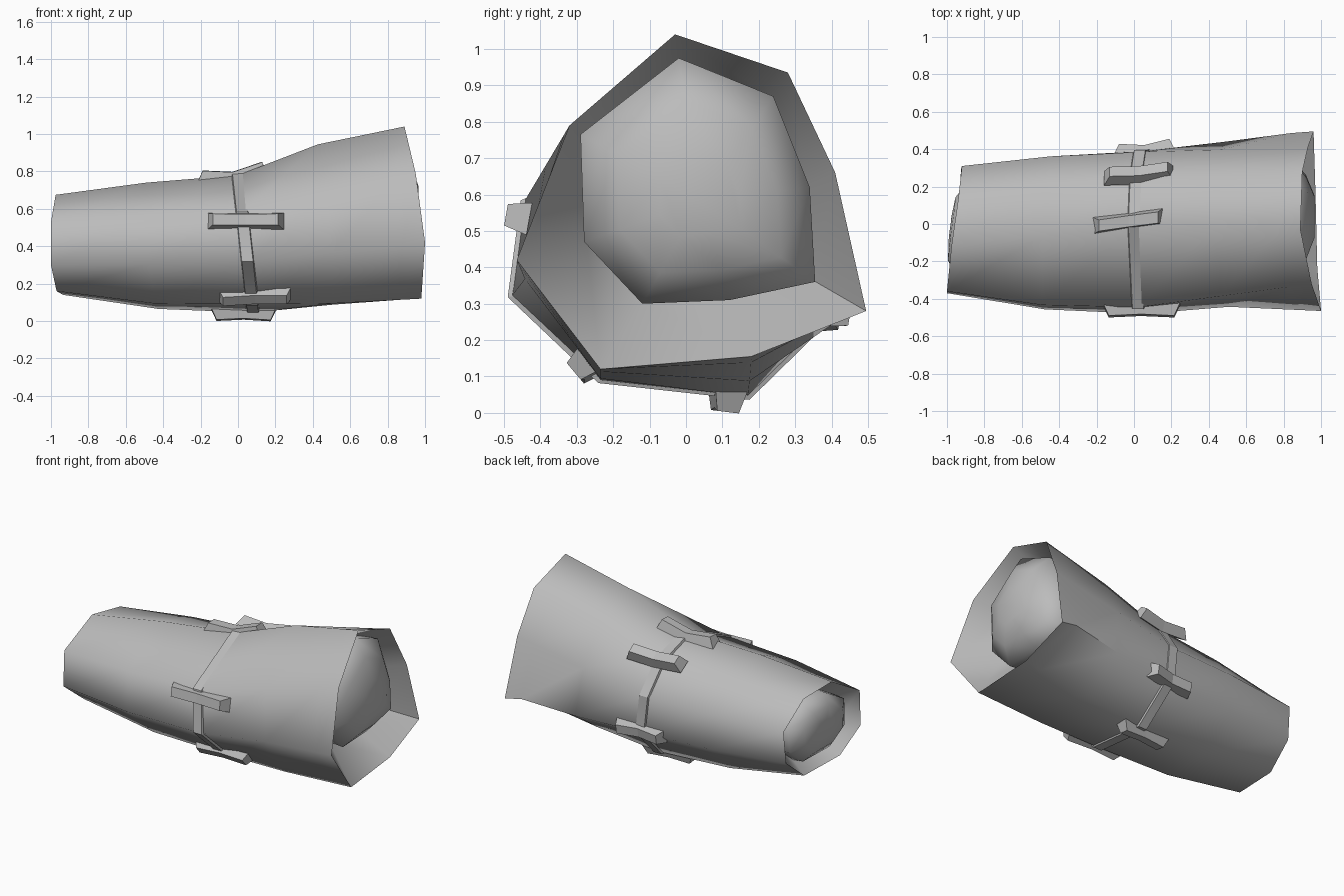
import bpy, bmesh, math
from mathutils import Vector

if "Cube" in bpy.data.objects:
    bpy.data.objects.remove(bpy.data.objects["Cube"])

grey = bpy.data.materials.new("plain grey")
grey.diffuse_color = (0.5, 0.5, 0.5, 1)
grey.use_nodes = True
grey.node_tree.nodes["Principled BSDF"].inputs["Base Color"].default_value = grey.diffuse_color


def make(name, verts, faces, smooth=None):
    mesh = bpy.data.meshes.new(name)
    mesh.from_pydata([tuple(v) for v in verts], [], faces)
    bm = bmesh.new()
    bm.from_mesh(mesh)
    bmesh.ops.recalc_face_normals(bm, faces=bm.faces)
    bm.to_mesh(mesh)
    bm.free()
    mesh.materials.append(grey)
    ob = bpy.data.objects.new(name, mesh)
    bpy.context.collection.objects.link(ob)
    if smooth:
        bpy.ops.object.select_all(action='DESELECT')
        bpy.context.view_layer.objects.active = ob
        ob.select_set(True)
        bpy.ops.object.shade_smooth_by_angle(angle=math.radians(smooth))
    return ob


def bridge(a, b, n):
    return [(a * n + i, a * n + (i + 1) % n, b * n + (i + 1) % n, b * n + i) for i in range(n)]


def mix(a, b, t):
    return [p.lerp(q, t) for p, q in zip(a, b)]


def inset(ring, scale, dx):
    c = sum(ring, Vector()) / len(ring)
    return [c + (p - c) * scale + Vector((dx, 0, 0)) for p in ring]


# cross-sections of the sleeve, eight corners each
left = [Vector(p) for p in (
    (-1, -.37, .30), (-1, -.36, .53), (-.975, -.11, .675), (-.94, .13, .645),
    (-.92, .31, .49), (-.925, .29, .28), (-.935, .12, .14), (-.97, -.2, .16))]
middle = [Vector((.11 * (.78 - z), y, z)) for y, z in (
    (-.48, .32), (-.445, .58), (-.01, .78), (.25, .69),
    (.385, .5), (.39, .26), (.17, .045), (-.235, .09))]
right = [Vector(p) for p in (
    (1, -.465, .42), (.95, -.32, .79), (.89, -.03, 1.04), (.9, .28, .935),
    (.93, .41, .66), (.96, .495, .28), (.97, .18, .155), (.98, -.235, .12))]
mouth = [Vector((.84, y, z)) for y, z in (
    (-.28, .47), (-.29, .765), (-.02, .975), (.24, .87),
    (.34, .62), (.355, .36), (.12, .31), (-.12, .3))]

mid_left = inset(mix(left, middle, .5), 1.04, 0)
for i, dy, dz in ((0, -.015, 0), (1, -.015, 0), (6, 0, -.015), (7, 0, -.02)):
    mid_left[i] += Vector((0, dy, dz))
mid_right = mix(middle, right, .48)
for i, dy, dz in ((0, .03, 0), (2, 0, .04), (3, 0, .02), (6, 0, -.01), (7, 0, -.01)):
    mid_right[i] += Vector((0, dy, dz))
hem = mix(mid_right, right, .75)
hem[5] += Vector((0, .005, .025))

# sleeve body: flared hems, each lip folding inward to a groove around a domed filling
rings = [inset(left, .2, -.025), inset(left, .5, -.015), inset(left, .74, .04), inset(left, .76, .11),
         left, mid_left, middle, mid_right, hem, right,
         inset(mouth, .98, -.1), mouth, inset(mouth, .7, .08), inset(mouth, .35, .125)]
verts = [v for r in rings for v in r]
faces = [f for k in range(len(rings) - 1) for f in bridge(k, k + 1, 8)]
last = len(rings) - 1
faces += [tuple(range(8)), tuple(range(last * 8, last * 8 + 8))]
make("sleeve", verts, faces, 62)

# strap lying around the seam
centre = sum(middle, Vector()) / 8
loops = []
for dx, lift in ((-.04, -.02), (-.03, .01), (.03, .01), (.04, -.02)):
    loops.append([p + Vector((dx, 0, 0)) + Vector((0, p.y - centre.y, p.z - centre.z)).normalized() * lift
                  for p in middle])
make("seam_strap", [v for r in loops for v in r],
     [f for k in range(4) for f in bridge(k, (k + 1) % 4, 8)])


# stitches: bars crossing the strap, narrower on the outside and dipped in the middle
def stitch(name, pos, angle, tilt, half, rise):
    out = Vector((0, math.cos(angle), math.sin(angle)))
    side = Vector((0, -out.z, out.y))
    along = (Vector((1, 0, 0)) + side * tilt).normalized()
    pos = Vector(pos)
    vs = []
    for end, lift in ((-1, 0), (0, -.008), (1, rise)):
        for h, length, w in ((-.04, half, -.045), (-.04, half, .045),
                             (.025, half - .03, .03), (.025, half - .03, -.03)):
            vs.append(pos + out * (h + lift) + along * length * end + side * w)
    make(name, vs, [(0, 1, 2, 3), (8, 9, 10, 11)] + bridge(0, 1, 4) + bridge(1, 2, 4))


for name, pos, degrees, tilt, half, rise in (
        ("stitch_front", (.04, -.47, .54), 170, 0, .205, 0),
        ("stitch_top", (-.03, .015, .78), 92, -.14, .19, .045),
        ("stitch_back_upper", (.025, .275, .715), 58, -.06, .185, .02),
        ("stitch_back_lower", (.055, .4, .27), -10, .06, .165, .025),
        ("stitch_bottom", (.03, .11, .028), -97, .06, .175, 0),
        ("stitch_front_lower", (.09, -.285, .125), -140, -.04, .2, 0)):
    stitch(name, pos, math.radians(degrees), tilt, half, rise)
